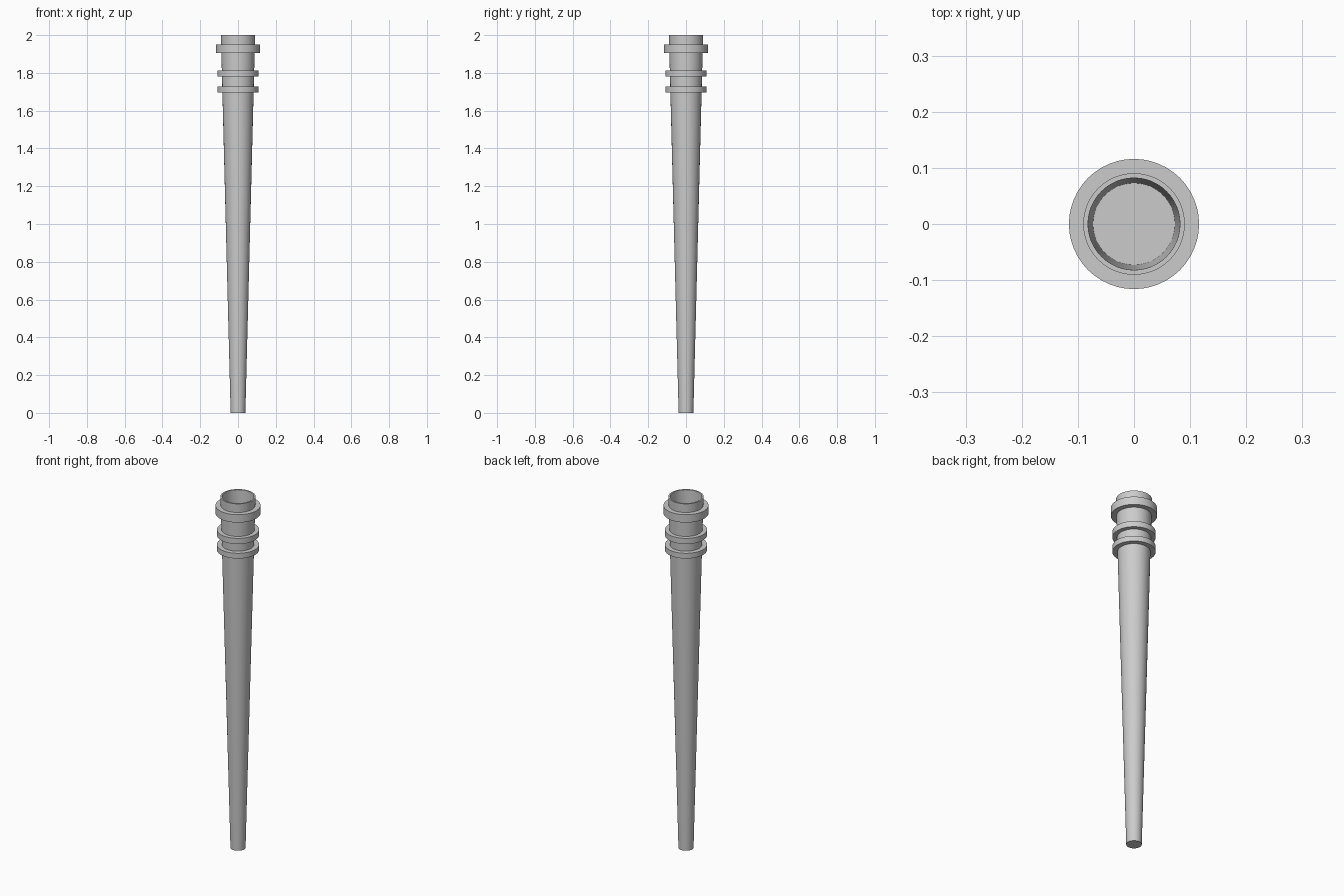
import bpy, bmesh, math

if "Cube" in bpy.data.objects:
    bpy.data.objects.remove(bpy.data.objects["Cube"])

SEGMENTS = 48
BASE_R, TOP_R, HEIGHT = 0.039, 0.0905, 2.0


def body_radius(z):
    return BASE_R + (TOP_R - BASE_R) * z / HEIGHT


def lathe(name, profile, closed=False):
    """Revolve (radius, z) points around z; open profiles get end caps."""
    bm = bmesh.new()
    rings = []
    for r, z in profile:
        rings.append([bm.verts.new((r * math.cos(2 * math.pi * i / SEGMENTS),
                                    r * math.sin(2 * math.pi * i / SEGMENTS), z))
                      for i in range(SEGMENTS)])
    pairs = list(zip(rings, rings[1:]))
    if closed:
        pairs.append((rings[-1], rings[0]))
    else:
        bm.faces.new(rings[0])
        bm.faces.new(rings[-1])
    for a, b in pairs:
        for i in range(SEGMENTS):
            j = (i + 1) % SEGMENTS
            bm.faces.new((a[i], a[j], b[j], b[i]))
    bmesh.ops.recalc_face_normals(bm, faces=bm.faces)
    mesh = bpy.data.meshes.new(name)
    bm.to_mesh(mesh)
    bm.free()
    obj = bpy.data.objects.new(name, mesh)
    bpy.context.collection.objects.link(obj)
    bpy.ops.object.select_all(action='DESELECT')
    obj.select_set(True)
    bpy.context.view_layer.objects.active = obj
    bpy.ops.object.shade_smooth_by_angle(angle=math.radians(30))
    return obj


# Tapered shaft with a hollow socket in the top
lathe("tapered_shaft", [(BASE_R, 0), (TOP_R, HEIGHT), (0.082, HEIGHT), (0.073, 1.65)])

# Square-edged collars around the upper end
collars = [("upper_collar", 1.905, 1.95, 0.116),
           ("middle_collar", 1.78, 1.812, 0.109),
           ("lower_collar", 1.697, 1.727, 0.109)]
for name, low, high, radius in collars:
    inner = body_radius(low) - 0.002
    lathe(name, [(inner, low), (radius, low), (radius, high), (inner, high)], closed=True)
